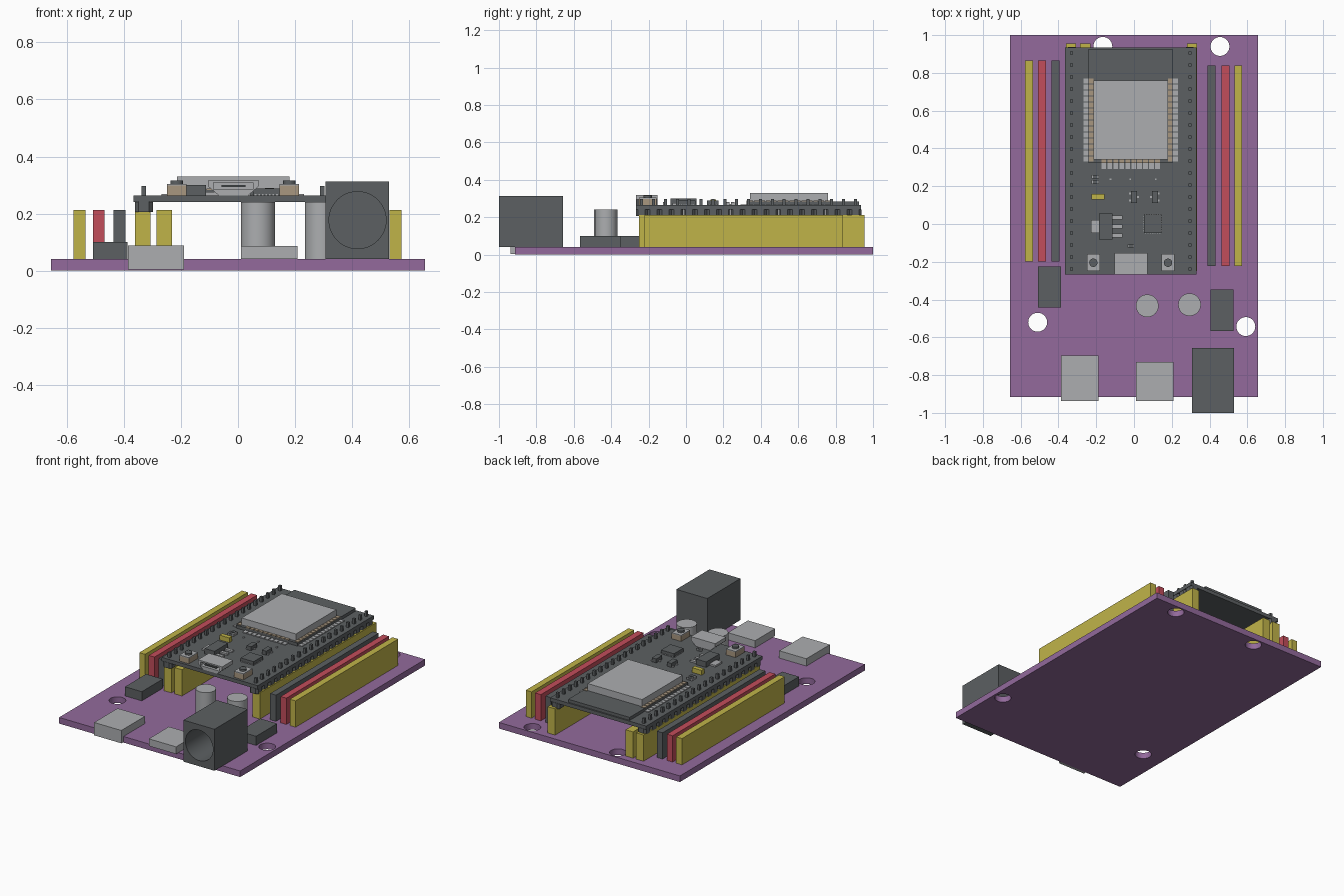
import bpy, bmesh, math
from mathutils import Matrix, Vector

if "Cube" in bpy.data.objects:
    bpy.data.objects.remove(bpy.data.objects["Cube"])


def srgb(r, g, b):
    f = lambda c: (c / 255 / 12.92) if c < 10 else ((c / 255 + 0.055) / 1.055) ** 2.4
    return (f(r), f(g), f(b), 1)


def material(name, rgb):
    m = bpy.data.materials.new(name)
    m.diffuse_color = srgb(*rgb)
    m.use_nodes = True
    m.node_tree.nodes["Principled BSDF"].inputs["Base Color"].default_value = m.diffuse_color
    return m


PURPLE = material("purple", (147, 106, 156))
DARK = material("charcoal", (92, 96, 98))
GREY = material("light grey", (172, 174, 176))
YELLOW = material("yellow", (192, 180, 73))
RED = material("red", (194, 77, 91))
TAN = material("tan", (168, 151, 128))


def finish(name, bm, mat):
    bmesh.ops.recalc_face_normals(bm, faces=bm.faces)
    me = bpy.data.meshes.new(name)
    bm.to_mesh(me)
    bm.free()
    me.materials.append(mat)
    ob = bpy.data.objects.new(name, me)
    bpy.context.collection.objects.link(ob)
    return ob


def boxes(name, mat, items):
    """One object from boxes given as (x0, x1, y0, y1, z0, z1)."""
    bm = bmesh.new()
    for x0, x1, y0, y1, z0, z1 in items:
        m = Matrix.Translation(((x0 + x1) / 2, (y0 + y1) / 2, (z0 + z1) / 2))
        m = m @ Matrix.Diagonal((x1 - x0, y1 - y0, z1 - z0, 1))
        bmesh.ops.create_cube(bm, size=1, matrix=m)
    return finish(name, bm, mat)


def cylinder(name, mat, centre, r, depth, rot=Matrix(), seg=48):
    bm = bmesh.new()
    bmesh.ops.create_cone(bm, cap_ends=True, segments=seg, radius1=r, radius2=r,
                          depth=depth, matrix=Matrix.Translation(centre) @ rot)
    return finish(name, bm, mat)


def smooth(ob):
    bpy.ops.object.select_all(action='DESELECT')
    ob.select_set(True)
    bpy.context.view_layer.objects.active = ob
    bpy.ops.object.shade_smooth_by_angle(angle=math.radians(30))


def cut(ob, cutter):
    mod = ob.modifiers.new("cut", 'BOOLEAN')
    mod.operation, mod.solver, mod.object = 'DIFFERENCE', 'EXACT', cutter
    bpy.context.view_layer.objects.active = ob
    bpy.ops.object.modifier_apply(modifier=mod.name)
    bpy.data.objects.remove(cutter)


def prism(name, mat, outline, y0, y1):
    """Extrude an (x, z) outline along y."""
    bm = bmesh.new()
    f = bm.faces.new([bm.verts.new((x, y0, z)) for x, z in outline])
    ext = bmesh.ops.extrude_face_region(bm, geom=[f])
    bmesh.ops.translate(bm, vec=(0, y1 - y0, 0),
                        verts=[v for v in ext["geom"] if isinstance(v, bmesh.types.BMVert)])
    return finish(name, bm, mat)


# Carrier board with four mounting holes
board = boxes("carrier_board", PURPLE, [(-0.656, 0.656, -0.915, 1.0, 0, 0.04)])
for x, y in [(-0.165, 0.94), (0.455, 0.94), (-0.51, -0.52), (0.592, -0.543)]:
    cut(board, cylinder("hole", PURPLE, (x, y, 0.02), 0.05, 0.2))
smooth(board)

# Coloured socket strips either side
for side, y0, y1, strips in [
        ("left", -0.198, 0.865, [(YELLOW, -0.556), (RED, -0.488), (DARK, -0.415)]),
        ("right", -0.222, 0.84, [(DARK, 0.41), (RED, 0.485), (YELLOW, 0.552)])]:
    for mat, x in strips:
        boxes(f"{side}_{mat.name}_socket", mat, [(x - 0.021, x + 0.021, y0, y1, 0.04, 0.212)])

# Sockets under the controller board
boxes("controller_sockets", YELLOW, [(x - 0.027, x + 0.027, -0.25, 0.955, 0.04, 0.212)
                                     for x in (-0.334, -0.258, 0.307)])

# Controller board
TOP = 0.264
boxes("controller_board", DARK, [(-0.366, 0.33, -0.267, 0.935, 0.24, TOP)])

# Pin headers: chamfered plastic blocks with square pins
bm = bmesh.new()
pins = []
for x in (-0.33, 0.296):
    for i in range(19):
        y = -0.237 + i * 0.0635
        a, c = 0.0315, 0.013
        ring = [(a, a - c), (a - c, a), (c - a, a), (-a, a - c),
                (-a, c - a), (c - a, -a), (a - c, -a), (a, c - a)]
        lo, hi = ([bm.verts.new((x + u, y + v, z)) for u, v in ring] for z in (0.205, 0.242))
        bm.faces.new(lo)
        bm.faces.new(hi)
        for k in range(8):
            bm.faces.new((lo[k], lo[(k + 1) % 8], hi[(k + 1) % 8], hi[k]))
        pins.append((x - 0.008, x + 0.008, y - 0.008, y + 0.008, 0.15, 0.297))
finish("header_blocks", bm, DARK)
boxes("header_pins", DARK, pins)

# Radio module: substrate, shield can, pads
boxes("module_substrate", DARK, [(-0.24, 0.205, 0.323, 0.926, TOP, 0.284)])
boxes("module_shield", GREY, [(-0.214, 0.18, 0.342, 0.76, 0.284, 0.33)])
pads, plates = [], []
for i in range(14):
    y = 0.345 + i * 0.0317
    for xo, xi, s in [(-0.268, -0.24, 1), (0.205, 0.232, -1)]:
        pads.append((xo, xi, y - 0.013, y + 0.013, TOP, 0.269))
    for x in (-0.227, 0.192):
        plates.append((x - 0.0125, x + 0.0125, y - 0.013, y + 0.013, 0.283, 0.288))
for i in range(10):
    x = -0.160 + i * 0.0317
    pads.append((x - 0.013, x + 0.013, 0.292, 0.323, TOP, 0.269))
    plates.append((x - 0.013, x + 0.013, 0.3225, 0.342, 0.283, 0.288))
boxes("module_solder_pads", GREY, pads)
boxes("module_contacts", TAN, plates)

# Small data port with a slot
port = prism("data_port", GREY, [(-0.068, TOP), (0.036, TOP), (0.072, 0.295),
                                 (0.072, 0.318), (-0.104, 0.318), (-0.104, 0.295)], -0.267, -0.153)
cut(port, boxes("slot", GREY, [(-0.085, 0.053, -0.3, -0.18, 0.285, 0.309)]))
boxes("port_tongue", DARK, [(-0.058, 0.026, -0.262, -0.178, 0.293, 0.3)])

# Push buttons
for side, x in (("left", -0.215), ("right", 0.18)):
    boxes(f"{side}_button_base", TAN, [(x - 0.034, x + 0.034, -0.25, -0.158, TOP, 0.298)])
    boxes(f"{side}_button_cover", GREY, [(x - 0.034, x + 0.034, -0.25, -0.158, 0.298, 0.304)])
    cylinder(f"{side}_button_knob", DARK, (x, -0.205, 0.309), 0.022, 0.014, seg=24)

# Regulator, chips and their leads
boxes("regulator", DARK, [(-0.185, -0.113, -0.082, 0.056, TOP, 0.3)])
boxes("regulator_leads", GREY, [(-0.228, -0.185, -0.048, 0.02, TOP, 0.275)] +
      [(-0.113, -0.062, y - 0.01, y + 0.01, TOP, 0.275) for y in (0.035, -0.013, -0.061)])
boxes("interface_chip", DARK, [(0.052, 0.146, -0.047, 0.05, TOP, 0.288)])
leads = []
for i in range(7):
    d = (i - 3) * 0.0125
    leads += [(0.099 + d - 0.003, 0.099 + d + 0.003, -0.05, 0.053, TOP, 0.269),
              (0.049, 0.149, d - 0.0015, d + 0.0045, TOP, 0.269)]
for x, s in ((0.0, 1), (0.11, -1)):
    leads += [(x - 0.026, x, y - 0.006, y + 0.006, TOP, 0.27) if (s > 0) == k else
              (x, x + 0.026, y - 0.006, y + 0.006, TOP, 0.27)
              for y, k in ((0.162, True), (0.124, True), (0.143, False))]
boxes("chip_leads", GREY, leads)
boxes("transistors", DARK, [(x - 0.016, x + 0.016, 0.112, 0.174, TOP, 0.29) for x in (0.0, 0.11)])
boxes("tantalum_capacitor", YELLOW, [(-0.225, -0.155, 0.131, 0.16, TOP, 0.295)])
boxes("chip_resistors", DARK, [(-0.218, -0.192, y - 0.01, y + 0.01, TOP, 0.28) for y in (0.222, 0.25)] +
      [(-0.028, -0.006, -0.124, -0.108, TOP, 0.28)])
boxes("resistor_ends", GREY, [(x - 0.004, x + 0.004, y - 0.01, y + 0.01, TOP, 0.279)
                              for x in (-0.222, -0.188) for y in (0.222, 0.25)] +
      [(x - 0.003, x + 0.003, -0.124, -0.108, TOP, 0.279) for x in (-0.031, -0.003)] +
      [(x - 0.005, x + 0.005, 0.232, 0.242, TOP, 0.27) for x in (-0.125, -0.02, 0.115)])

# Electrolytic capacitors
for i, (x, y) in enumerate([(0.07, -0.433), (0.294, -0.427)], 1):
    smooth(cylinder(f"can_capacitor_{i}", GREY, (x, y, 0.14), 0.06, 0.2))

# Black relay blocks
boxes("left_block", DARK, [(-0.509, -0.387, -0.443, -0.225, 0.04, 0.1)])
boxes("right_block", DARK, [(0.405, 0.528, -0.567, -0.348, 0.04, 0.1)])

# Edge connectors
boxes("left_edge_connector", GREY, [(-0.386, -0.189, -0.938, -0.695, 0.004, 0.088)])
boxes("centre_edge_connector", GREY, [(0.01, 0.208, -0.938, -0.73, 0.04, 0.087)])

# Power jack with a round bore
jack = boxes("power_jack", DARK, [(0.306, 0.53, -1.0, -0.657, 0.04, 0.312)])
cut(jack, cylinder("bore", DARK, (0.419, -0.9, 0.177), 0.1, 0.4, Matrix.Rotation(math.pi / 2, 4, 'X')))
smooth(jack)
